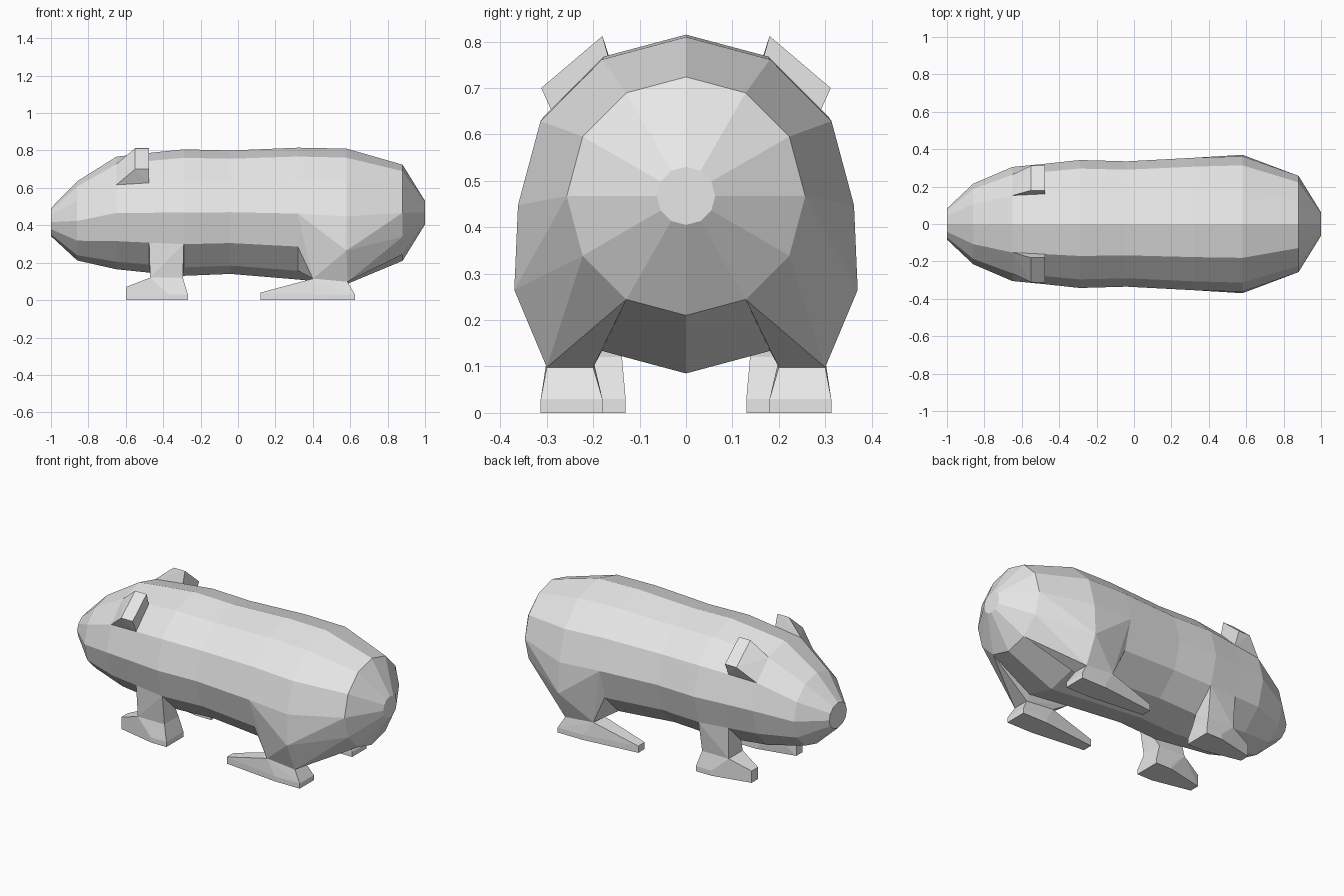
import bpy, bmesh, math

if "Cube" in bpy.data.objects:
    bpy.data.objects.remove(bpy.data.objects["Cube"])

grey = bpy.data.materials.new("plain grey")
grey.diffuse_color = (0.8, 0.8, 0.8, 1)
grey.use_nodes = True
grey.node_tree.nodes["Principled BSDF"].inputs["Base Color"].default_value = grey.diffuse_color


def finish(name, bm, mirrored=False):
    bmesh.ops.recalc_face_normals(bm, faces=bm.faces)
    mesh = bpy.data.meshes.new(name)
    bm.to_mesh(mesh)
    bm.free()
    mesh.materials.append(grey)
    ob = bpy.data.objects.new(name, mesh)
    bpy.context.collection.objects.link(ob)
    if mirrored:
        mod = ob.modifiers.new("mirror", 'MIRROR')
        mod.use_axis = (False, True, False)
        mod.use_mirror_merge = False
    return ob


def hull(name, points):
    """Convex faceted part on the +y side, mirrored to the other side."""
    bm = bmesh.new()
    verts = [bm.verts.new(p) for p in points]
    res = bmesh.ops.convex_hull(bm, input=verts)
    junk = {g for g in res["geom_interior"] + res["geom_unused"]
            if isinstance(g, bmesh.types.BMVert)}
    if junk:
        bmesh.ops.delete(bm, geom=list(junk), context='VERTS')
    bmesh.ops.dissolve_limit(bm, angle_limit=0.02, verts=bm.verts, edges=bm.edges)
    return finish(name, bm, True)


# Body rings: x, top z, bottom z, half width
RINGS = [(-1, .492, .342, .083), (-.86, .635, .212, .215), (-.65, .767, .165, .305),
         (-.475, .787, .147, .322), (-.29, .806, .13, .342), (-.04, .80, .14, .335),
         (.32, .815, .11, .354), (.58, .81, .085, .362), (.88, .724, .21, .257),
         (1, .53, .405, .063)]


def ring_point(i, k):
    """Corner k of body ring i, counted in 30 degree steps from the top."""
    x, top, low, w = RINGS[i]
    a = math.radians(30 * k)
    return (x, w * math.sin(a), (top + low) / 2 + (top - low) / 2 * math.cos(a))


# Body
bm = bmesh.new()
loops = [[bm.verts.new(ring_point(i, k)) for k in range(12)] for i in range(len(RINGS))]
for a, b in zip(loops, loops[1:]):
    for k in range(12):
        n = (k + 1) % 12
        bm.faces.new((a[k], a[n], b[n], b[k]))
bm.faces.new(loops[0])
bm.faces.new(loops[-1])
finish("body", bm)

# Ears rise from the upper side facets
hull("ears", [ring_point(i, k) for i in (2, 3) for k in (1, 2)] +
     [(x, y, z) for x in (-.55, -.475) for y, z in ((.18, .812), (.312, .70))])

# Front legs
front_ankle = [(x, y, .12) for x in (-.47, -.295) for y in (.138, .27)]
hull("front_legs", [ring_point(i, k) for i in (3, 4) for k in (4, 5)] + front_ankle)

# Hind hips swell from the lower side facets and fade toward the rump
hind_ankle = [(x, y, z) for x, z in ((.40, .115), (.585, .098)) for y in (.20, .30)]
hull("hind_hips", [ring_point(i, k) for i in (6, 7, 8) for k in (3, 4, 5)] +
     [(.58, .37, .265)] + hind_ankle)


# Feet: wide heel block tapering to a narrow toe
def foot(name, ankle, heel, wide, toe, toe_z, y0, y1):
    mid = (y0 + y1) / 2
    pts = list(ankle)
    for y in (y0, y1):
        pts += [(heel, y, 0), (heel, y, .03), (wide, y, 0), (wide, y, .03)]
    for y in (mid - .03, mid + .03):
        pts += [(toe, y, 0), (toe, y, toe_z)]
    hull(name, pts)


foot("front_feet", front_ankle, -.268, -.37, -.60, .07, .13, .29)
foot("hind_feet", hind_ankle, .625, .46, .12, .04, .18, .313)
